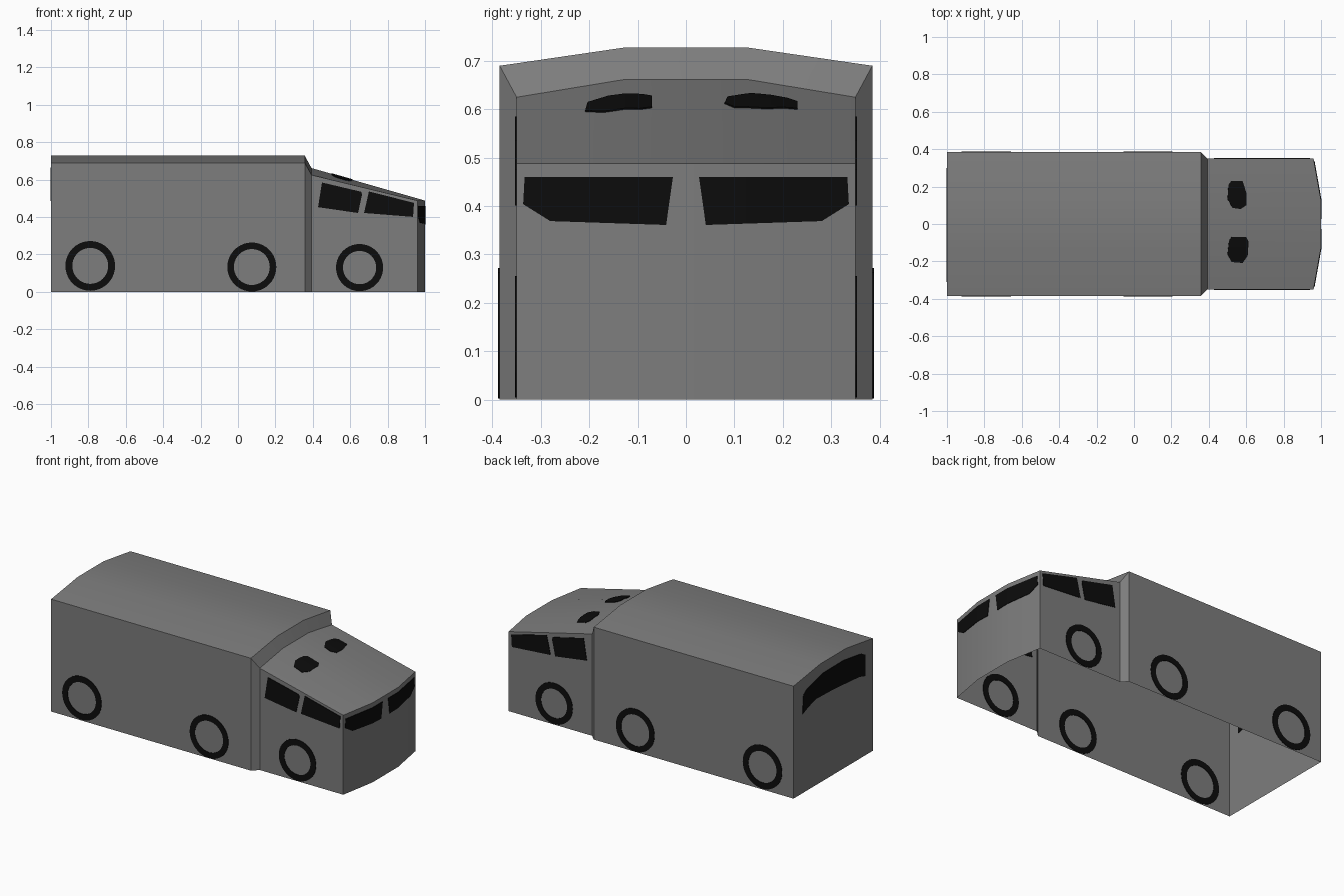
import bpy, bmesh, math
from mathutils import Vector
from mathutils.bvhtree import BVHTree

if "Cube" in bpy.data.objects:
    bpy.data.objects.remove(bpy.data.objects["Cube"])


def material(name, value):
    m = bpy.data.materials.new(name)
    m.diffuse_color = (value, value, value, 1)
    m.use_nodes = True
    m.node_tree.nodes["Principled BSDF"].inputs["Base Color"].default_value = m.diffuse_color
    return m


GREY = material("body_grey", 0.205)
BLACK = material("black", 0.0035)


def add_object(name, bm, mat):
    mesh = bpy.data.meshes.new(name)
    bm.to_mesh(mesh)
    bm.free()
    mesh.materials.append(mat)
    ob = bpy.data.objects.new(name, mesh)
    bpy.context.collection.objects.link(ob)
    return ob


# Body shell: cross-sections lofted from back to front, open underneath
CROWN = 0.125
# (x at side, x at middle, half width, shoulder height, crown height)
sections = [(-1, -1, 0.385, 0.69, 0.728), (0.357, 0.357, 0.385, 0.69, 0.728),
            (0.393, 0.393, 0.35, 0.625, 0.662), (0.96, 1.0, 0.35, 0.488, 0.488)]
bm = bmesh.new()
rows = []
for xs, xm, w, zs, zc in sections:
    pts = [(xs, -w, 0), (xs, -w, zs), (xm, -CROWN, zc),
           (xm, CROWN, zc), (xs, w, zs), (xs, w, 0)]
    rows.append([bm.verts.new(p) for p in pts])
for a, b in zip(rows, rows[1:]):
    for i in range(5):
        bm.faces.new((a[i], a[i + 1], b[i + 1], b[i]))
bm.faces.new(rows[0])  # back wall
nose = rows[-1]        # bent front wall
low = [nose[0], bm.verts.new((1, -CROWN, 0)), bm.verts.new((1, CROWN, 0)), nose[5]]
for i in range(3):
    bm.faces.new((low[i], low[i + 1], nose[i + 2], nose[i + 1]))
bmesh.ops.recalc_face_normals(bm, faces=bm.faces[:])
surface = BVHTree.FromBMesh(bm)
body = add_object("body_shell", bm, GREY)
bpy.context.view_layer.objects.active = body
body.select_set(True)
bpy.ops.object.shade_smooth_by_angle(angle=math.radians(25))
body.select_set(False)

# Views: how outline coordinates become a start point, and the direction to the body
VIEWS = {
    "front": (lambda u, v: (2, u, v), (-1, 0, 0)),
    "back": (lambda u, v: (-2, u, v), (1, 0, 0)),
    "side_near": (lambda u, v: (u, -2, v), (0, 1, 0)),
    "side_far": (lambda u, v: (u, 2, v), (0, -1, 0)),
    "roof": (lambda u, v: (u, v, 2), (0, 0, -1)),
}


def plate(name, polys, view, fine=False):
    """Thin black plate laid onto the body along a view direction."""
    place, d = VIEWS[view]
    d = Vector(d)
    bm = bmesh.new()
    for poly in polys:
        bm.faces.new([bm.verts.new(place(u, v)) for u, v in poly])
    bmesh.ops.remove_doubles(bm, verts=bm.verts[:], dist=1e-5)
    if fine:  # slice so the plate follows the bent panels
        cuts = [((0, y, 0), (0, 1, 0)) for y in (-CROWN, CROWN)]
        if view == "roof":
            cuts += [((0, k * 0.025, 0), (0, 1, 0)) for k in range(-10, 11)]
            cuts += [((0.48 + k * 0.025, 0, 0), (1, 0, 0)) for k in range(7)]
        for co, no in cuts:
            bmesh.ops.bisect_plane(bm, geom=bm.verts[:] + bm.edges[:] + bm.faces[:],
                                   plane_co=co, plane_no=no, dist=1e-5)
    for v in bm.verts:
        hit = surface.ray_cast(v.co, d)[0]
        if hit:
            v.co = hit
    bmesh.ops.recalc_face_normals(bm, faces=bm.faces[:])
    ob = add_object(name, bm, BLACK)
    mod = ob.modifiers.new("thickness", "SOLIDIFY")
    mod.thickness = 0.006
    mod.offset = 0


def ring(x, z, r_out, r_in, n=40):
    def p(r, i):
        a = math.tau * i / n
        return x + r * math.cos(a), z + r * math.sin(a)
    return [[p(r_out, i), p(r_out, i + 1), p(r_in, i + 1), p(r_in, i)] for i in range(n)]


# Tyres and cab side windows, both sides
cab_windows = {
    "rear": [(0.449, 0.585), (0.66, 0.535), (0.663, 0.52), (0.642, 0.422), (0.428, 0.453)],
    "front": [(0.70, 0.537), (0.941, 0.476), (0.936, 0.401), (0.674, 0.422)],
}
for side in ("near", "far"):
    view = "side_" + side
    for tag, x, z, r, ri in (("back", -0.79, 0.139, 0.133, 0.096),
                             ("middle", 0.074, 0.133, 0.131, 0.096),
                             ("front", 0.65, 0.13, 0.126, 0.089)):
        plate(f"{tag}_tyre_{side}", ring(x, z, r, ri), view)
    for tag, outline in cab_windows.items():
        plate(f"{tag}_side_window_{side}", [outline], view)

# Windscreen halves
for s, tag in ((-1, "left"), (1, "right")):
    half = [(0.027, 0.46), (0.333, 0.46), (0.336, 0.404), (0.28, 0.369), (0.041, 0.361)]
    plate(f"windscreen_{tag}", [[(s * y, z) for y, z in half]], "front", True)

# Arched back window
plate("back_window", [[(0.30, 0.486), (0.29, 0.60), (0.26, 0.622), (0.1, 0.663),
                       (-0.1, 0.665), (-0.27, 0.64), (-0.308, 0.62), (-0.31, 0.488),
                       (-0.25, 0.505), (0, 0.525), (0.17, 0.53), (0.24, 0.51)]], "back")

# Rounded roof hatches
plate("roof_hatch_left", [[(0.52, -0.07), (0.60, -0.07), (0.612, -0.096), (0.607, -0.17),
                           (0.58, -0.208), (0.521, -0.203), (0.5, -0.16),
                           (0.508, -0.09)]], "roof", True)
plate("roof_hatch_right", [[(0.52, 0.23), (0.58, 0.23), (0.60, 0.166), (0.60, 0.10),
                            (0.57, 0.08), (0.526, 0.086), (0.5, 0.134),
                            (0.505, 0.21)]], "roof", True)
